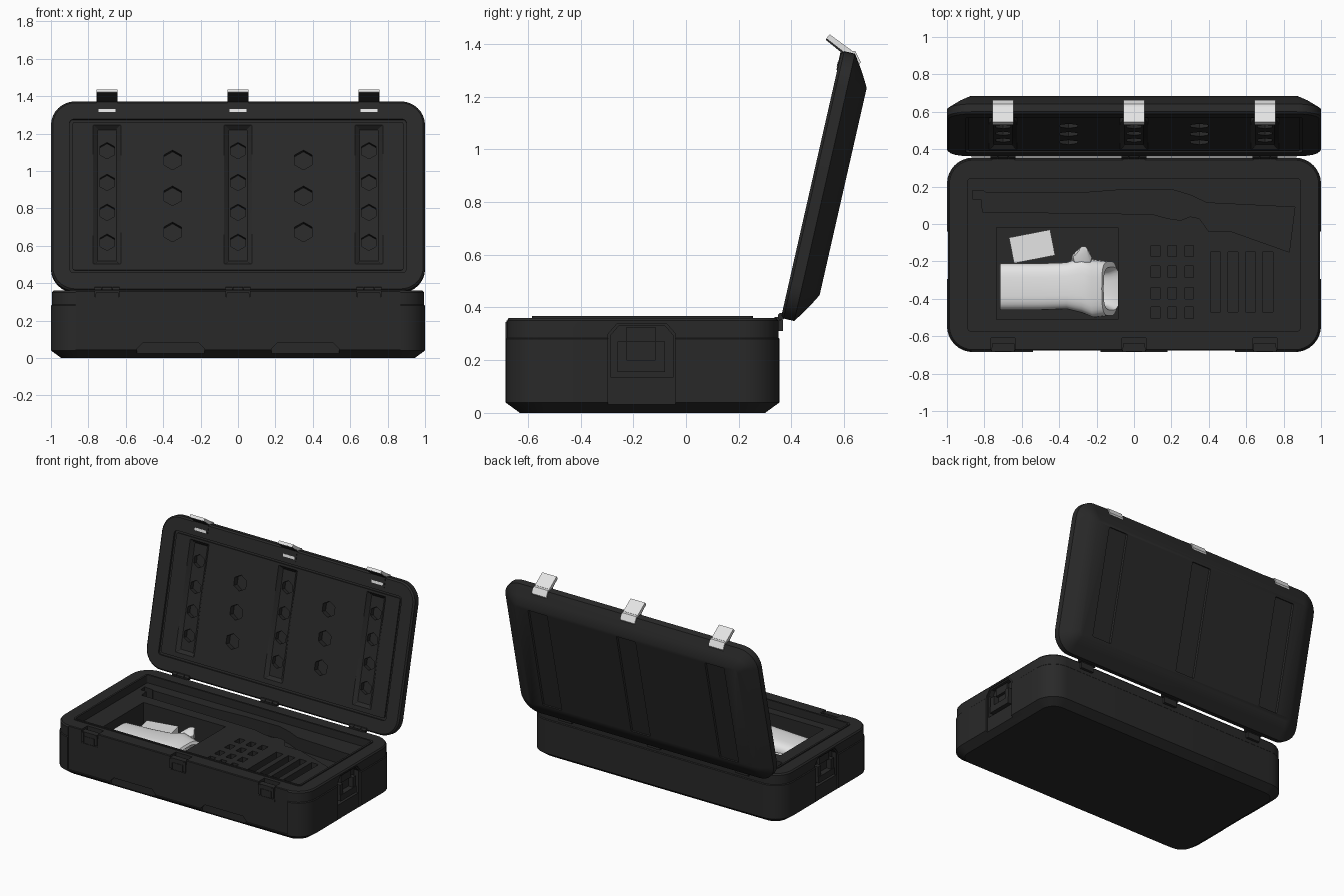
import bpy, bmesh, math
from mathutils import Matrix

if "Cube" in bpy.data.objects:
    bpy.data.objects.remove(bpy.data.objects["Cube"])


def material(name, c):
    m = bpy.data.materials.new(name)
    m.diffuse_color = (c, c, c, 1)
    m.use_nodes = True
    m.node_tree.nodes["Principled BSDF"].inputs["Base Color"].default_value = m.diffuse_color
    return m


DARK = material("dark_plastic", 0.022)
LIGHT = material("light_grey", 0.78)
STATIONS = (-0.7, 0.0, 0.7)


def skin(bm, rings):
    """Closed solid through rings of equal point count."""
    vs = [[bm.verts.new(p) for p in r] for r in rings]
    n = len(vs[0])
    for a, b in zip(vs, vs[1:]):
        for i in range(n):
            bm.faces.new((a[i], a[(i + 1) % n], b[(i + 1) % n], b[i]))
    bm.faces.new(vs[0][::-1])
    bm.faces.new(vs[-1])


def rounded(cx, cy, hx, hy, r, z, n=8):
    pts = []
    for k, (sx, sy) in enumerate(((1, 1), (-1, 1), (-1, -1), (1, -1))):
        for i in range(n + 1):
            a = math.pi / 2 * (k + i / n)
            pts.append((cx + sx * (hx - r) + r * math.cos(a),
                        cy + sy * (hy - r) + r * math.sin(a), z))
    return pts


def prism(bm, pts, axis, a, b):
    """Extrude a 2D outline along an axis from a to b."""
    def at(p, t):
        q = list(p)
        q.insert(axis, t)
        return q
    skin(bm, [[at(p, a) for p in pts], [at(p, b) for p in pts]])


def box(bm, x0, x1, y0, y1, z0, z1):
    prism(bm, [(x0, y0), (x1, y0), (x1, y1), (x0, y1)], 2, z0, z1)


def make(name, bm, mat, matrix=None):
    bmesh.ops.recalc_face_normals(bm, faces=bm.faces)
    me = bpy.data.meshes.new(name)
    bm.to_mesh(me)
    bm.free()
    ob = bpy.data.objects.new(name, me)
    bpy.context.collection.objects.link(ob)
    me.materials.append(mat)
    if matrix:
        ob.matrix_world = matrix
    return ob


def activate(ob):
    bpy.ops.object.select_all(action='DESELECT')
    ob.select_set(True)
    bpy.context.view_layer.objects.active = ob


def cut(ob, bm):
    cutter = make("cutter", bm, DARK, ob.matrix_world.copy())
    cutter.hide_render = True
    bpy.context.view_layer.update()
    mod = ob.modifiers.new("cut", 'BOOLEAN')
    mod.operation = 'DIFFERENCE'
    mod.solver = 'EXACT'
    mod.object = cutter
    activate(ob)
    bpy.ops.object.modifier_apply(modifier=mod.name)
    bpy.data.objects.remove(cutter)


def smooth(ob):
    activate(ob)
    bpy.ops.object.shade_smooth_by_angle(angle=math.radians(30))


# Base shell with raised seal lip and sunken foam tray (inset, radius, height)
bm = bmesh.new()
skin(bm, [rounded(0, -0.165, 1 - d, 0.52 - d, r, z) for d, r, z in (
    (0.055, 0.09, 0), (0, 0.14, 0.04), (0, 0.14, 0.28), (0.005, 0.135, 0.285),
    (0.005, 0.135, 0.35), (0.013, 0.127, 0.36), (0.1, 0.02, 0.36),
    (0.1, 0.02, 0.367), (0.113, 0.012, 0.367), (0.113, 0.012, 0.31))])
base = make("base_shell", bm, DARK)

# Foam pockets, front panel and side handle plates
bm = bmesh.new()
long_pocket = [(-.865, .18), (-.8, .175), (-.79, .165), (-.3, .165), (-.08, .182), (.2, .185),
               (.3, .155), (.39, .113), (.86, .09), (.83, -.15), (.52, -.04), (.4, -.04),
               (.35, .03), (.3, .04), (.25, .02), (.18, .03), (.1, .052), (-.08, .055),
               (-.81, .065), (-.815, .13), (-.86, .13)]
prism(bm, long_pocket, 2, 0.22, 0.5)
box(bm, -.735, -.085, -.51, -.02, 0.1, 0.5)
for x in (.115, .205, .295):
    for y in (-.145, -.255, -.37, -.475):
        box(bm, x - .023, x + .023, y - .03, y + .03, 0.2, 0.5)
for x in (.435, .53, .622, .715):
    box(bm, x - .027, x + .027, -.47, -.15, 0.22, 0.5)
box(bm, -.87, .87, -.8, -.676, .047, .5)
plate = [(-.295, .022), (-.04, .022), (-.04, .3), (-.075, .34), (-.26, .34), (-.295, .3)]
for s in (-1, 1):
    prism(bm, plate, 0, s * 0.988, s * 1.1)
cut(base, bm)

# Foot notches, catch recesses and deep handle wells
bm = bmesh.new()
for s in (-1, 1):
    prism(bm, [(s * .54, .025), (s * .54, .05), (s * .51, .08), (s * .21, .08),
               (s * .18, .05), (s * .18, .025)], 1, -.8, -.66)
    prism(bm, [(-.285, .135), (-.05, .135), (-.05, .295), (-.08, .33), (-.255, .33),
               (-.285, .295)], 0, s * 0.955, s * 1.1)
for x in STATIONS:
    box(bm, x - .065, x + .065, -.8, -.61, .325, .5)
cut(base, bm)
smooth(base)

# Folding carry handles
bm = bmesh.new()
for s in (-1, 1):
    for y0, y1, z0, z1, x1 in ((-.26, -.08, .155, .2, .995), (-.26, -.225, .2, .27, .99),
                               (-.115, -.08, .2, .27, .99), (-.225, -.115, .27, .325, .975)):
        box(bm, min(s * .95, s * x1), max(s * .95, s * x1), y0, y1, z0, z1)
make("carry_handles", bm, DARK)

# Front catches
bm = bmesh.new()
for x in STATIONS:
    box(bm, x - .04, x + .04, -.684, -.66, .27, .32)
    box(bm, x - .06, x + .06, -.681, -.64, .318, .35)
    box(bm, x - .065, x + .065, -.678, -.66, .25, .265)
    for s in (-1, 1):
        box(bm, x + s * .053 - .009, x + s * .053 + .009, -.684, -.66, .275, .345)
make("front_catches", bm, DARK)

# Rear hinges
bm = bmesh.new()
barrel = [(.362 + .014 * math.cos(i * math.pi / 6), .366 + .014 * math.sin(i * math.pi / 6))
          for i in range(12)]
for x in STATIONS:
    for c, w in ((-.048, .018), (0, .026), (.048, .018)):
        prism(bm, barrel, 0, x + c - w, x + c + w)
    box(bm, x - .06, x + .06, .335, .36, .35, .364)
    box(bm, x - .05, x + .05, .345, .368, .31, .352)
smooth(make("rear_hinges", bm, DARK))

# Lid, built lying flat with its inside up, then swung open
TILT = Matrix.Translation((0, .36, .36)) @ Matrix.Rotation(math.radians(77.2), 4, 'X')
bm = bmesh.new()
skin(bm, [rounded(0, 0.52, 1 - d, 0.52 - d, r, z) for d, r, z in (
    (0.117, 0.03, -0.124), (0.07, 0.06, -0.098), (0.06, 0.07, -0.092), (0, 0.13, -0.052),
    (0, 0.13, -0.01), (0.01, 0.12, 0), (0.1, 0.02, 0), (0.1, 0.02, -0.014),
    (0.115, 0.012, -0.014), (0.115, 0.012, -0.005))])
lid = make("lid_shell", bm, DARK, TILT)
bpy.context.view_layer.update()

# Tapered channels inside, shallow channels outside
bm = bmesh.new()
for x in STATIONS:
    skin(bm, [rounded(x, .528, hx, hy, .004, z, 1) for hx, hy, z in
              ((.09, .395, .01), (.05, .36, -.028))])
    skin(bm, [rounded(x, .52, hx, .38, .004, z, 1) for hx, z in
              ((.085, -.14), (.07, -.114))])
cut(lid, bm)

# Hexagonal sockets
bm = bmesh.new()
sockets = [(x, z, .045, -.06) for x in STATIONS for z in (1.115, .945, .785, .625)]
sockets += [(x, z, .054, -.045) for x in (-.35, .35) for z in (1.06, .868, .675)]
for x, z, r, depth in sockets:
    u = (z - .36) / .975
    prism(bm, [(x + r * math.sin(i * math.pi / 3), u + r * math.cos(i * math.pi / 3))
               for i in range(6)], 2, depth, .03)
cut(lid, bm)
smooth(lid)

# Lid latches: pale flap and bracket, dark underside
pale, under, inner, strip = (bmesh.new() for _ in range(4))
for x in STATIONS:
    prism(pale, [(.533, 1.421), (.545, 1.436), (.627, 1.376), (.614, 1.358)],
          0, x - .057, x + .057)
    prism(pale, [(.6, 1.378), (.642, 1.372), (.663, 1.33), (.645, 1.3), (.6, 1.33)],
          0, x - .057, x + .057)
    prism(under, [(.53, 1.415), (.534, 1.422), (.614, 1.36), (.608, 1.352)],
          0, x - .055, x + .055)
    box(inner, x - .057, x + .057, .965, 1.042, -.02, .003)
    box(strip, x - .045, x + .045, .978, .996, 0, .005)
make("latch_flaps", pale, LIGHT)
make("latch_undersides", under, DARK)
make("latch_inner_plates", inner, DARK, TILT)
make("latch_inner_strips", strip, LIGHT, TILT)

# Soft hooded pouch: sections along x (x, y, half width, z, half height, lean)
bm = bmesh.new()
rings = []
for x, cy, hy, cz, hz, lean in (
        (-.72, -.335, .115, .19, .065, 0), (-.715, -.335, .125, .19, .075, 0),
        (-.5, -.335, .125, .195, .08, 0), (-.36, -.33, .125, .2, .085, 0),
        (-.28, -.325, .15, .205, .095, 0), (-.21, -.345, .155, .2, .095, -.2),
        (-.13, -.345, .145, .195, .085, -.5), (-.12, -.345, .115, .195, .07, -.6),
        (-.16, -.345, .095, .19, .055, -.6), (-.22, -.345, .085, .18, .045, -.4)):
    ring = []
    for i in range(28):
        c, s = math.cos(i * math.pi / 14), math.sin(i * math.pi / 14)
        y = hy * math.copysign(abs(c) ** .6, c)
        z = hz * math.copysign(abs(s) ** .6, s)
        ring.append((x + lean * z, cy + y, cz + z))
    rings.append(ring)
skin(bm, rings)
# Small peak on the hood
skin(bm, [[(x + r * math.cos(i * math.pi / 5), y + r * math.sin(i * math.pi / 5), z)
           for i in range(10)] for x, y, r, z in
          ((-.28, -.2, .06, .19), (-.275, -.18, .05, .27), (-.27, -.14, .022, .295))])
smooth(make("hooded_pouch", bm, LIGHT))

# Loose small box beside the pouch
bm = bmesh.new()
box(bm, -.112, .112, -.07, .07, -.06, .06)
make("small_box", bm, LIGHT,
     Matrix.Translation((-.545, -.12, .16)) @ Matrix.Rotation(math.radians(11), 4, 'Z'))
